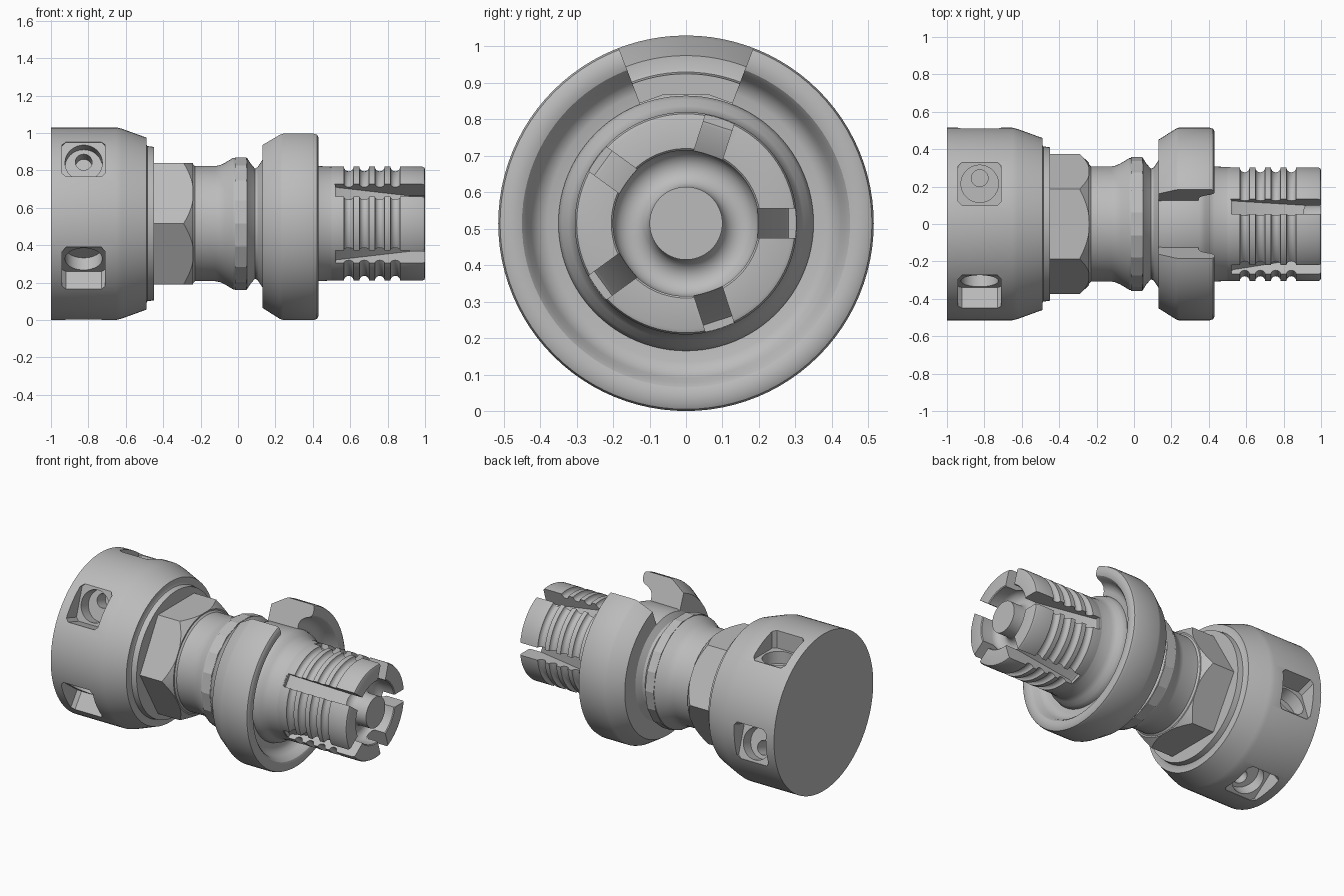
import bpy, bmesh, math
from math import cos, sin, pi, radians
from mathutils import Matrix

cube = bpy.data.objects.get("Cube")
if cube:
    bpy.data.objects.remove(cube, do_unlink=True)

AXIS_Z = 0.515
LIFT = Matrix.Translation((0, 0, AXIS_Z))
ALONG_X = Matrix.Rotation(pi / 2, 4, 'Y')
FIFTHS = [Matrix.Rotation(k * 2 * pi / 5, 4, 'X') for k in range(5)]

metal = bpy.data.materials.new("grey metal")
metal.use_nodes = True
metal.diffuse_color = (0.5, 0.5, 0.5, 1)
metal.node_tree.nodes["Principled BSDF"].inputs["Base Color"].default_value = (0.5, 0.5, 0.5, 1)


def finish(bm, name):
    bmesh.ops.recalc_face_normals(bm, faces=bm.faces)
    me = bpy.data.meshes.new(name)
    bm.to_mesh(me)
    bm.free()
    me.materials.append(metal)
    ob = bpy.data.objects.new(name, me)
    bpy.context.collection.objects.link(ob)
    return ob


def lathe(name, profile, segs=96):
    """Spin (x, radius) points round the main axis; open ends are capped."""
    bm = bmesh.new()
    rings = []
    for x, r in profile:
        rings.append([bm.verts.new((x, r * cos(2 * pi * i / segs),
                                    AXIS_Z + r * sin(2 * pi * i / segs))) for i in range(segs)])
    for a, b in zip(rings, rings[1:]):
        for i in range(segs):
            j = (i + 1) % segs
            bm.faces.new((a[i], a[j], b[j], b[i]))
    bm.faces.new(rings[0])
    bm.faces.new(rings[-1])
    return finish(bm, name)


def prism(name, points, lo, hi, matrices):
    """Extrude a flat outline from lo to hi, once for each matrix."""
    bm = bmesh.new()
    for m in matrices:
        a, b = [[bm.verts.new(LIFT @ m @ Matrix.Translation((x, y, z)).translation)
                 for x, y in points] for z in (lo, hi)]
        bm.faces.new(a)
        bm.faces.new(b)
        for i in range(len(points)):
            j = (i + 1) % len(points)
            bm.faces.new((a[i], a[j], b[j], b[i]))
    return finish(bm, name)


def circle(cx, cy, r, n=32):
    return [(cx + r * cos(2 * pi * i / n), cy + r * sin(2 * pi * i / n)) for i in range(n)]


def boolean(ob, cutter, operation='DIFFERENCE'):
    cutter.hide_render = True
    mod = ob.modifiers.new("cut", 'BOOLEAN')
    mod.operation = operation
    mod.solver = 'EXACT'
    mod.object = cutter
    bpy.context.view_layer.update()
    deps = bpy.context.evaluated_depsgraph_get()
    me = bpy.data.meshes.new_from_object(ob.evaluated_get(deps))
    ob.modifiers.clear()
    ob.data = me
    bpy.data.objects.remove(cutter, do_unlink=True)


def smooth(ob):
    bpy.ops.object.select_all(action='DESELECT')
    ob.select_set(True)
    bpy.context.view_layer.objects.active = ob
    bpy.ops.object.shade_smooth_by_angle(angle=radians(30))


# Rear clamp drum with five slanted screw pockets
drum = lathe("clamp_drum", [(-1, .515), (-.65, .515), (-.62, .507), (-.49, .46), (-.49, .425),
                            (-.485, .415), (-.45, .41), (-.45, .2)])
X, T = -.825, .215
h, c = .115, .095
pocket = [(X - h, T - c), (X - c, T - h), (X + c, T - h), (X + h, T - c),
          (X + h, T + c), (X + c, T + h), (X - c, T + h), (X - h, T + c)]
boolean(drum, prism("pocket_cutter", pocket, .39, .7, FIFTHS))
boolean(drum, prism("bore_cutter", circle(X, T, .1), .31, .45, FIFTHS))
boolean(drum, prism("screw_cutter", circle(X, T + .03, .045, 20), .22, .35, FIFTHS))

# Hexagon with a turned chamfer on its front corners
hexagon = prism("hex_nut", [(.375 * cos(radians(30 + 60 * k)), .375 * sin(radians(30 + 60 * k)))
                            for k in range(6)], -.46, -.24, [ALONG_X])
boolean(hexagon, lathe("chamfer_cutter", [(-.6, .45), (-.37, .45), (-.235, .322), (-.235, .1)]),
        'INTERSECT')

# Turned neck running through the collar
neck = lathe("neck", [(-.3, .2), (-.3, .318), (-.24, .318), (-.23, .308), (-.12, .308), (-.095, .313),
                      (-.07, .325), (-.025, .352), (.048, .352), (.065, .325), (.09, .295),
                      (.105, .302), (.13, .34), (.15, .348), (.35, .35), (.38, .34), (.40, .322),
                      (.43, .308), (.52, .303), (.52, .1)])
facets = lathe("faceted_band", [(-.015, .2), (-.015, .359), (.046, .359), (.046, .2)], 18)

# Collar with a rounded front recess and a key notch on top
collar = lathe("collar", [(.13, .3), (.13, .45), (.225, .51), (.24, .515), (.405, .515), (.422, .51),
                          (.43, .495), (.43, .465), (.425, .45), (.41, .437), (.38, .425),
                          (.355, .405), (.345, .38), (.345, .3)])
arc = [radians(-21 + 3 * i) for i in range(15)]
notch = [(-.3 * cos(a), .3 * sin(a)) for a in arc] + [(-.7 * cos(a), .7 * sin(a)) for a in reversed(arc)]
boolean(collar, prism("notch_cutter", notch, .1, .5, [ALONG_X]))

# Grooved collet with dished end and centre pin
R = .305
profile = [(.49, .1), (.49, R - .003), (.505, R)]
for k in range(4):
    gx = .592 + k * .083
    profile += [(gx - .026 * cos(pi * i / 8), R - .026 * sin(pi * i / 8)) for i in range(9)]
profile += [(.985, R), (.996, .3), (1, .29), (1, .205), (.995, .2)]
profile += [(.92 - .05 * sin(pi * i / 10), .15 + .05 * cos(pi * i / 10)) for i in range(11)]
profile += [(1, .1)]
collet = lathe("collet", profile)
slot = [(.515, .4), (.515, .285), (.53, .272), (1.05, .17), (1.05, .4)]
boolean(collet, prism("slot_cutter", slot, -.041, .041, FIFTHS))

for part in (drum, hexagon, neck, collar, collet):
    smooth(part)
